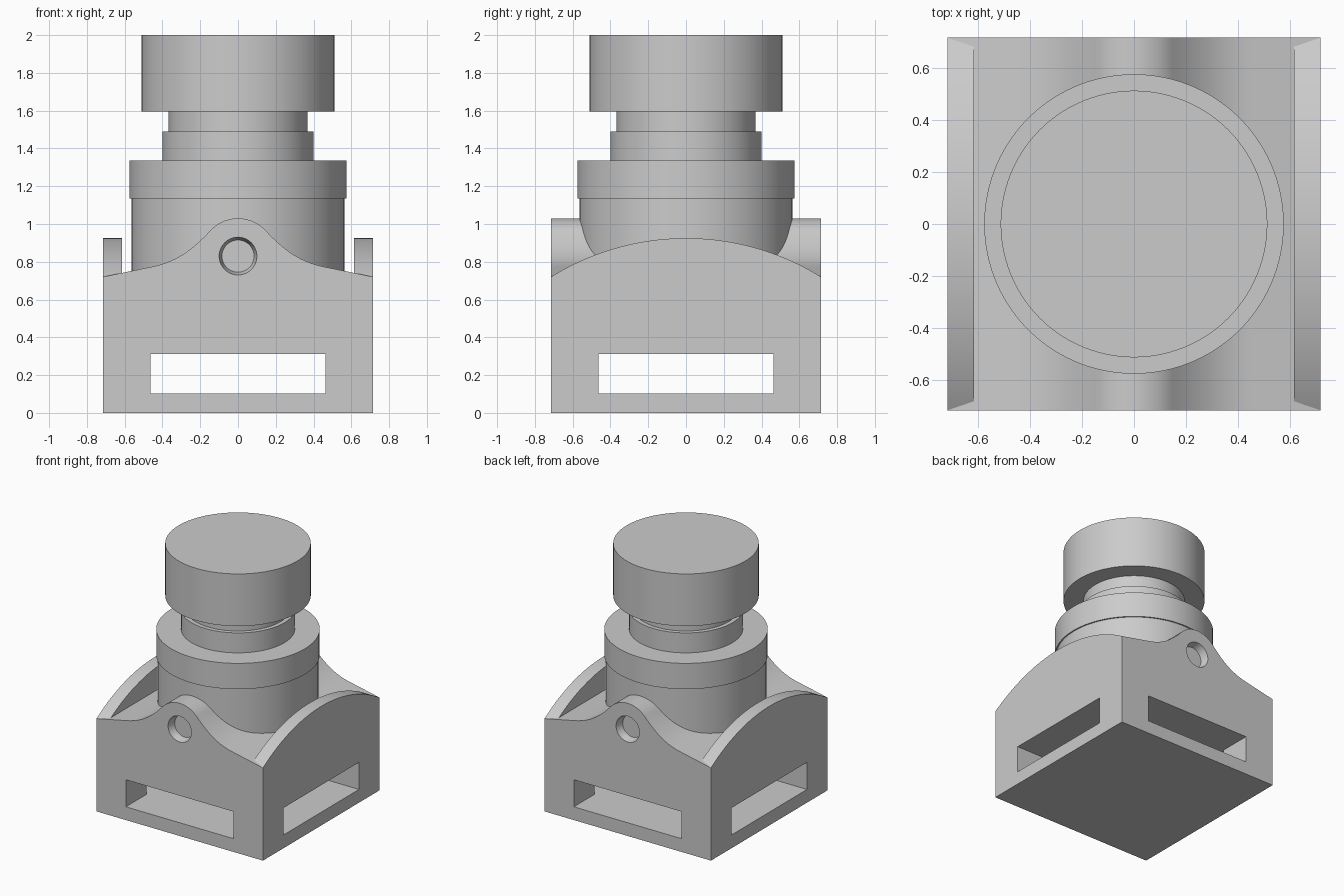
import bpy, bmesh, math
from mathutils import Matrix, Vector

cube = bpy.data.objects.get("Cube")
if cube:
    bpy.data.objects.remove(cube, do_unlink=True)

HALF = 0.715      # half width of the square housing
EDGE = 0.72       # height of the housing corners

grey = bpy.data.materials.new("plain grey")
grey.use_nodes = True
COLOUR = (0.6, 0.6, 0.6, 1.0)
grey.diffuse_color = COLOUR
grey.node_tree.nodes["Principled BSDF"].inputs["Base Color"].default_value = COLOUR


def add_object(name, bm):
    bmesh.ops.recalc_face_normals(bm, faces=bm.faces)
    mesh = bpy.data.meshes.new(name)
    bm.to_mesh(mesh)
    bm.free()
    mesh.materials.append(grey)
    obj = bpy.data.objects.new(name, mesh)
    bpy.context.collection.objects.link(obj)
    return obj


def select(obj):
    bpy.ops.object.select_all(action='DESELECT')
    obj.select_set(True)
    bpy.context.view_layer.objects.active = obj


def smooth(obj):
    select(obj)
    bpy.ops.object.shade_smooth_by_angle(angle=math.radians(30))


def prism(name, points, direction):
    """Extrude a closed loop of 3D points along a vector."""
    bm = bmesh.new()
    face = bm.faces.new([bm.verts.new(p) for p in points])
    new = bmesh.ops.extrude_face_region(bm, geom=[face])["geom"]
    verts = [v for v in new if isinstance(v, bmesh.types.BMVert)]
    bmesh.ops.translate(bm, verts=verts, vec=direction)
    return add_object(name, bm)


def cylinder(name, radius, z0, z1):
    bm = bmesh.new()
    bmesh.ops.create_cone(bm, cap_ends=True, segments=96, radius1=radius, radius2=radius,
                          depth=z1 - z0, matrix=Matrix.Translation((0, 0, (z0 + z1) / 2)))
    obj = add_object(name, bm)
    smooth(obj)
    return obj


def box(name, size, centre):
    bm = bmesh.new()
    bmesh.ops.create_cube(bm, size=1, matrix=Matrix.Translation(centre) @ Matrix.Diagonal((*size, 1)))
    return add_object(name, bm)


def cut(target, cutter):
    mod = target.modifiers.new("cut", 'BOOLEAN')
    mod.operation, mod.solver, mod.object = 'DIFFERENCE', 'EXACT', cutter
    select(target)
    bpy.ops.object.modifier_apply(modifier=mod.name)
    bpy.data.objects.remove(cutter, do_unlink=True)


# Housing: bell-shaped top edge made of a round cap, a flowing flank and a shallow slope
half = []
for i in range(15):
    a = math.radians(47) * i / 14
    half.append((0.2 * math.sin(a), 0.83 + 0.2 * math.cos(a)))
ctrl = [Vector(p) for p in ((0.146, 0.966), (0.245, 0.86), (0.33, 0.80), (0.45, 0.775))]
for i in range(1, 17):
    t = i / 16
    p = sum((c * math.comb(3, k) * t ** k * (1 - t) ** (3 - k) for k, c in enumerate(ctrl)), Vector((0, 0)))
    half.append(tuple(p))
half.append((HALF, EDGE))
top_edge = [(-x, z) for x, z in reversed(half[1:])] + half
outline = [(-HALF, 0)] + top_edge + [(HALF, 0)]
housing = prism("housing", [(x, -HALF, z) for x, z in outline], (0, 2 * HALF, 0))

# Crossing rectangular slots through the base
cut(housing, box("slot_cutter", (0.925, 2, 0.21), (0, 0, 0.208)))
cut(housing, box("slot_cutter", (2, 0.925, 0.21), (0, 0, 0.208)))

# Tapered blind holes in the front and back humps
for side in (-1, 1):
    bm = bmesh.new()
    bmesh.ops.create_cone(bm, cap_ends=True, segments=48, radius1=0.085, radius2=0.115, depth=0.12,
                          matrix=Matrix.Translation((0, side * HALF, 0.83))
                          @ Matrix.Rotation(-side * math.pi / 2, 4, 'X'))
    cut(housing, add_object("hole_cutter", bm))
smooth(housing)

# Arched side plates
rise = 0.205
R = (HALF ** 2 + rise ** 2) / (2 * rise)
span = math.asin(HALF / R)
arch = [(R * math.sin(a), EDGE + rise - R + R * math.cos(a))
        for a in (span * (i / 20 - 1) for i in range(41))]
for name, x in (("left_side_plate", HALF - 0.1), ("right_side_plate", -HALF)):
    smooth(prism(name, [(x, y, z) for y, z in arch], (0.1, 0, 0)))

# Stacked round barrel, from the housing up to the cap
cylinder("barrel", 0.565, 0.70, 1.20)
cylinder("barrel_collar", 0.575, 1.135, 1.335)
cylinder("neck_ring", 0.40, 1.30, 1.49)
cylinder("neck", 0.368, 1.45, 1.65)
cylinder("cap", 0.512, 1.595, 2.0)
